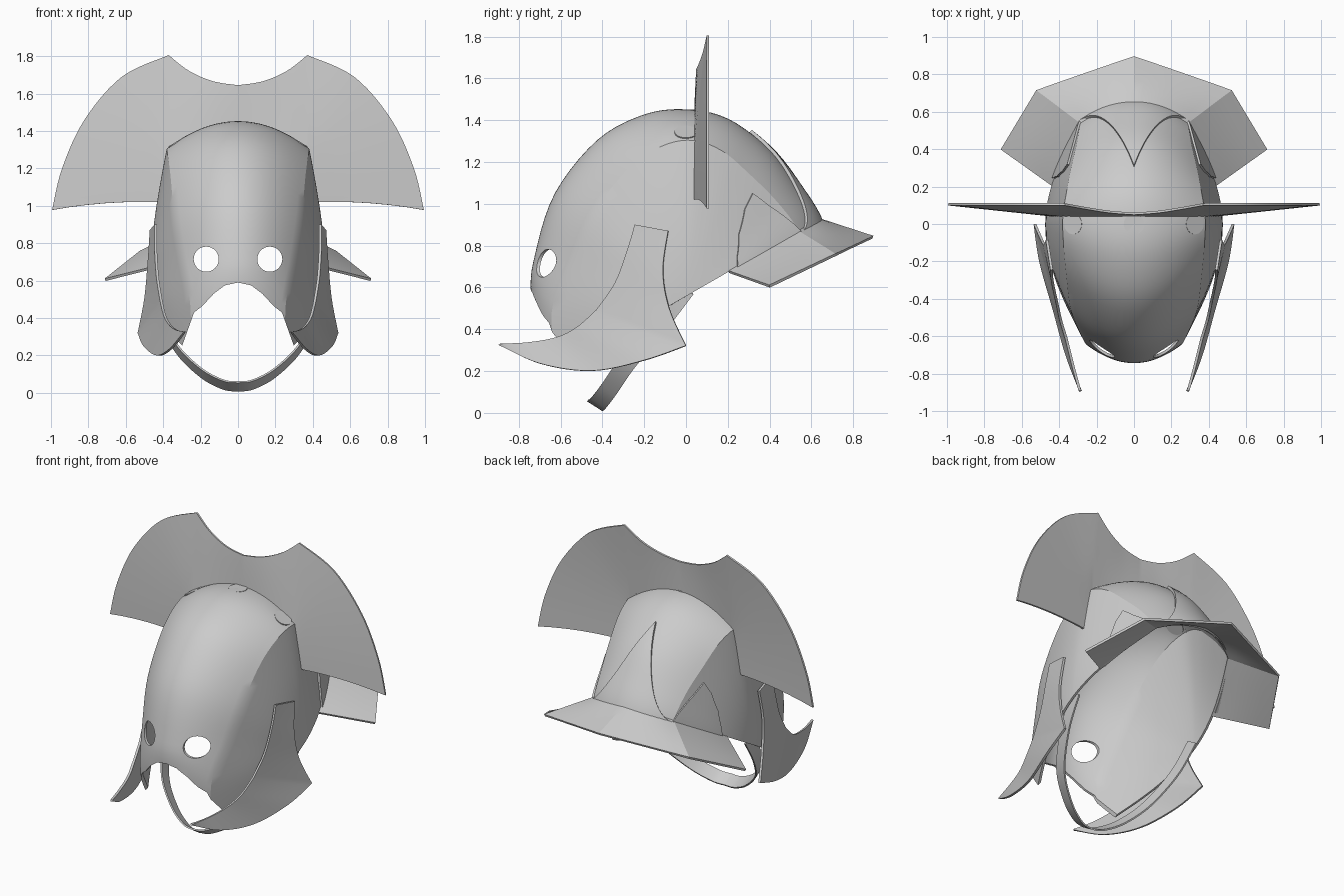
import bpy, bmesh, math
from mathutils import Vector, Matrix

cube = bpy.data.objects.get("Cube")
if cube:
    bpy.data.objects.remove(cube, do_unlink=True)

GREY = (0.6, 0.6, 0.6, 1)
metal = bpy.data.materials.new("plain grey")
metal.use_nodes = True
metal.diffuse_color = GREY
metal.node_tree.nodes["Principled BSDF"].inputs["Base Color"].default_value = GREY


def spline(pts, t):
    """Point at station t of a smooth curve through pts."""
    n = len(pts) - 1
    i = max(0, min(int(t), n - 1))
    f = t - i
    a, b, c, d = [Vector(pts[max(0, min(k, n))]) for k in range(i - 1, i + 3)]
    return b + f * ((c - a) + f * ((2 * a - 5 * b + 4 * c - d) + f * (3 * (b - c) + d - a))) / 2


def sample(pts, steps=6):
    n = (len(pts) - 1) * steps
    return [spline(pts, k / steps) for k in range(n + 1)]


def sample_corner(pts, corner):
    """Smooth on both sides of one crisp corner."""
    return sample(pts[:corner + 1]) + sample(pts[corner:])[1:]


def mirrored(points):
    """Half a row, from the middle outwards, completed across x = 0."""
    return [Vector((-p.x, p.y, p.z)) for p in reversed(points[1:])] + list(points)


def to_object(name, bm):
    mesh = bpy.data.meshes.new(name)
    bm.to_mesh(mesh)
    bm.free()
    mesh.materials.append(metal)
    obj = bpy.data.objects.new(name, mesh)
    bpy.context.collection.objects.link(obj)
    return obj


def finish(obj, angle=25):
    bpy.ops.object.select_all(action='DESELECT')
    obj.select_set(True)
    bpy.context.view_layer.objects.active = obj
    for mod in list(obj.modifiers):
        bpy.ops.object.modifier_apply(modifier=mod.name)
    bpy.ops.object.shade_smooth_by_angle(angle=math.radians(angle))
    return obj


def sheet(name, rows, thickness, cut=None):
    """A thin plate through rows of points."""
    bm = bmesh.new()
    grid = [[bm.verts.new(p) for p in row] for row in rows]
    for r, q in zip(grid, grid[1:]):
        for i in range(len(r) - 1):
            bm.faces.new((r[i], r[i + 1], q[i + 1], q[i]))
    bmesh.ops.remove_doubles(bm, verts=bm.verts[:], dist=0.0005)
    if cut:
        bmesh.ops.bisect_plane(bm, geom=bm.verts[:] + bm.edges[:] + bm.faces[:],
                               plane_co=cut[0], plane_no=cut[1], clear_inner=True)
    bmesh.ops.recalc_face_normals(bm, faces=bm.faces[:])
    obj = to_object(name, bm)
    solid = obj.modifiers.new("thickness", 'SOLIDIFY')
    solid.thickness = thickness
    solid.offset = 0
    return obj


def loft(a, b, steps=4):
    return [[p.lerp(q, k / steps) for p, q in zip(a, b)] for k in range(steps + 1)]


# Dome: middle profile (y, z) and ridge line (x, y, z), front to back
MIDDLE = [(-.68, .1), (-.735, .55), (-.715, .76), (-.62, 1.05), (-.42, 1.3), (-.2, 1.42),
          (0, 1.445), (.2, 1.4), (.4, 1.25), (.54, 1.07), (.64, .9), (.68, .7)]
RIDGE = [(.25, -.58, .12), (.25, -.64, .47), (.3, -.54, .74), (.335, -.44, .95),
         (.355, -.28, 1.16), (.37, -.12, 1.27), (.375, .03, 1.3), (.355, .17, 1.25),
         (.33, .3, 1.14), (.3, .43, 1.01), (.28, .54, .86), (.26, .58, .7)]
POLE = Vector((.468, 0, .53))


def dome(t, s):
    """Dome surface: s runs middle (0), ridge (1), side pole (2)."""
    ridge = spline(RIDGE, t)
    if s <= 1:
        mid = spline(MIDDLE, t)
        yz = mid.lerp(Vector((ridge.y, ridge.z)), s * s)
        return Vector((ridge.x * s, yz.x, yz.y))
    p = ridge.lerp(POLE, s - 1)
    p.x = ridge.x + (POLE.x - ridge.x) * math.sin((s - 1) * math.pi / 2)
    return p


STATIONS = (len(MIDDLE) - 1) * 5
shell = sheet("helmet_shell",
              [mirrored([dome(t / 5, k / 12) for k in range(25)]) for t in range(STATIONS + 1)],
              .014, cut=((0, 0, .557), (0, -.577, 1)))

# Mouth arch and eye holes cut out of the face
bm = bmesh.new()
ARCH = [(0, .59), (.07, .575), (.13, .53), (.19, .465), (.235, .43), (.31, .22), (.31, -.1)]
outline = mirrored([Vector((x, -1, z)) for x, z in ARCH])
face = bm.faces.new([bm.verts.new(p) for p in outline])
moved = bmesh.ops.extrude_face_region(bm, geom=[face])["geom"]
bmesh.ops.translate(bm, vec=(0, .7, 0), verts=[g for g in moved if isinstance(g, bmesh.types.BMVert)])
bmesh.ops.recalc_face_normals(bm, faces=bm.faces[:])
cutters = [to_object("mouth_cutter", bm)]
for side in (-1, 1):
    bm = bmesh.new()
    bmesh.ops.create_cone(bm, cap_ends=True, segments=32, radius1=.067, radius2=.067, depth=.6,
                          matrix=Matrix.Translation((side * .17, -.7, .715)) @ Matrix.Rotation(math.pi / 2, 4, 'X'))
    cutters.append(to_object("eye_cutter", bm))
for cutter in cutters:
    cutter.hide_render = True
    mod = shell.modifiers.new("opening", 'BOOLEAN')
    mod.operation = 'DIFFERENCE'
    mod.object = cutter
finish(shell, 22)
for cutter in cutters:
    bpy.data.objects.remove(cutter, do_unlink=True)


# Raised pointed plates on the back of the dome
def raised(t, s):
    centre = Vector((0, 0, .6))
    return centre + (dome(t, s) - centre) * 1.02


def plate_column(top, s, base=10):
    return [raised(top + (base - top) * k / 12, s) for k in range(13)]


half = [plate_column(10 - 2.5 * (1 - k / 14) ** 1.7, k / 14) for k in range(15)]
other = [[Vector((-p.x, p.y, p.z)) for p in col] for col in reversed(half[1:])]
finish(sheet("back_peak_plate", other + half, .016))

SIDE_PEAK = [(0, 10), (.08, 8.9), (.1, 8.35), (.22, 8.4), (.38, 8.75), (.5, 9.4), (.56, 10)]
columns = []
for (v, a), (w, b) in zip(SIDE_PEAK, SIDE_PEAK[1:]):
    columns += [plate_column(a + (b - a) * k / 4, 1 + v + (w - v) * k / 4) for k in range(5)]
for side, label in ((1, "left"), (-1, "right")):
    rows = [[Vector((side * p.x, p.y, p.z)) for p in col] for col in columns]
    finish(sheet(label + "_side_peak_plate", rows, .016))

# Fan crest across the top
CREST_IN = [(0, .045, 1.435), (.13, .045, 1.42), (.26, .045, 1.37), (.37, .045, 1.29),
            (.39, .045, 1.22), (.405, .045, 1.15), (.42, .045, 1.08), (.43, .045, 1.02)]
CREST_OUT = [(0, .055, 1.645), (.13, .065, 1.665), (.26, .085, 1.72), (.37, .105, 1.805),
             (.62, .105, 1.69), (.82, .105, 1.46), (.94, .105, 1.2), (.993, .105, .978)]
rows = loft(sample_corner(CREST_IN, 3), sample_corner(CREST_OUT, 3), 6)
for i, row in enumerate(rows):
    for p in row:
        p.z += .06 * (i / 6) * (1 - i / 6)
finish(sheet("crest", [mirrored(row) for row in rows], .012))

# Round tabs holding the crest
for name, x, z, tilt in (("middle", 0, 1.44, 0), ("left", .32, 1.335, .55), ("right", -.32, 1.335, -.55)):
    bm = bmesh.new()
    bmesh.ops.create_cone(bm, cap_ends=True, segments=28, radius1=.055, radius2=.055, depth=.024,
                          matrix=Matrix.Translation((x, 0, z)) @ Matrix.Rotation(tilt, 4, 'Y'))
    finish(to_object(name + "_crest_tab", bm))

# Faceted brim at the back
rim = [dome(9.95, k / 8) for k in range(9)] + [dome(9.95 - .035 * k, 1 + .075 * k) for k in range(1, 9)]
for p in rim:
    p.z = .557 + .577 * p.y
CORNERS = [Vector(c) for c in ((0, .895, .84), (.52, .715, .755), (.71, .4, .605))]
edge = [CORNERS[0].lerp(CORNERS[1], k / 8) for k in range(9)]
edge += [CORNERS[1].lerp(CORNERS[2], k / 8) for k in range(1, 9)]
finish(sheet("back_brim", [mirrored(r) for r in loft(rim, edge)], .014), 15)

# Flared cheek guards
CHEEK_FRONT = [(.44, -.245, .9), (.44, -.28, .78), (.43, -.34, .62), (.41, -.43, .49),
               (.39, -.52, .41), (.36, -.62, .36), (.325, -.76, .335), (.29, -.89, .33)]
CHEEK_BACK = [(.465, -.085, .87), (.478, -.11, .68), (.495, -.08, .5), (.53, 0, .32),
              (.5, -.2, .25), (.43, -.45, .2), (.36, -.7, .235), (.285, -.895, .325)]
guard = loft(sample_corner(CHEEK_FRONT, 3), sample_corner(CHEEK_BACK, 3), 6)
for side, label in ((1, "left"), (-1, "right")):
    rows = [[Vector((side * p.x, p.y, p.z)) for p in row] for row in guard]
    finish(sheet(label + "_cheek_guard", rows, .014))

# Chin strap
STRAP = [(0, -.435, .035), (.08, -.42, .045), (.2, -.37, .11), (.33, -.28, .24),
         (.42, -.13, .42), (.45, 0, .59)]
path = mirrored(sample(STRAP, 8))
across = Vector((0, .036, -.023))
finish(sheet("chin_strap", [[p - across for p in path], [p + across for p in path]], .01))
